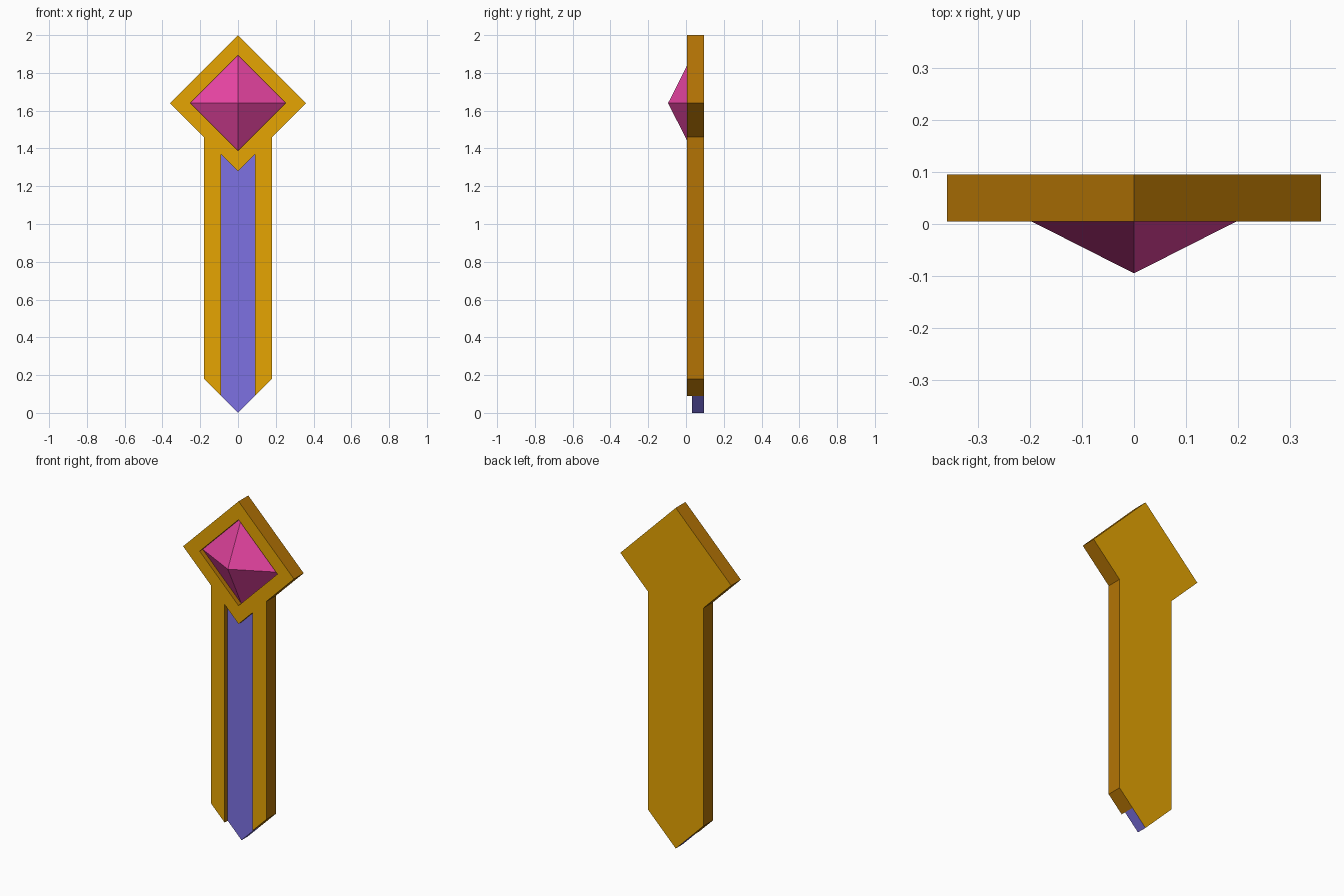
import bpy, bmesh

if "Cube" in bpy.data.objects:
    bpy.data.objects.remove(bpy.data.objects["Cube"])

U = 0.09                   # basic module of the design
FRONT, FLOOR, BACK, APEX = 0.005, 0.033, 0.095, -0.095
HEAD_Z = 2 - 4 * U         # centre of the diamond head
GEM_R = 0.2525             # half diagonal of the gem


def material(name, srgb):
    m = bpy.data.materials.new(name)
    lin = [c / 12.92 if c <= 0.04045 else ((c + 0.055) / 1.055) ** 2.4 for c in srgb]
    m.diffuse_color = (*lin, 1)
    m.use_nodes = True
    m.node_tree.nodes["Principled BSDF"].inputs["Base Color"].default_value = m.diffuse_color
    return m


gold = material("gold", (0.90, 0.645, 0.01))
bronze = material("bronze", (0.705, 0.455, 0.02))
violet = material("violet", (0.49, 0.445, 0.89))
pink = material("pink", (0.91, 0.27, 0.64))


def make_object(name, bm, *mats):
    bmesh.ops.recalc_face_normals(bm, faces=bm.faces)
    me = bpy.data.meshes.new(name)
    bm.to_mesh(me)
    bm.free()
    for m in mats:
        me.materials.append(m)
    ob = bpy.data.objects.new(name, me)
    bpy.context.collection.objects.link(ob)
    return ob


def prism(name, half, y0, y1, *mats):
    """Extrude a profile, given as its right half from top to bottom and mirrored in x."""
    pts = half + [(-x, z) for x, z in reversed(half) if x > 0]
    bm = bmesh.new()
    face = bm.faces.new([bm.verts.new((x, y0, z)) for x, z in pts])
    ext = bmesh.ops.extrude_face_region(bm, geom=[face])
    verts = [v for v in ext["geom"] if isinstance(v, bmesh.types.BMVert)]
    bmesh.ops.translate(bm, verts=verts, vec=(0, y1 - y0, 0))
    return make_object(name, bm, *mats)


# Body: diamond head running into a pointed shaft
body = prism("body", [(0, 2), (4 * U, HEAD_Z), (2 * U, HEAD_Z - 2 * U),
                      (2 * U, 2 * U), (U, U), (0, 0)], FRONT, BACK, gold, bronze, violet)

# Cutters: notched shaft groove open at the tip, and the gem recess
groove = prism("groove_cutter", [(0, HEAD_Z - 4 * U), (U, HEAD_Z - 3 * U), (U, -0.1), (0, -0.1)],
               -0.1, FLOOR, gold)
recess = prism("recess_cutter", [(0, HEAD_Z + GEM_R), (GEM_R, HEAD_Z), (0, HEAD_Z - GEM_R)],
               -0.1, FLOOR, gold)
bpy.context.view_layer.objects.active = body
for cutter in (groove, recess):
    mod = body.modifiers.new("cut", 'BOOLEAN')
    mod.operation, mod.solver, mod.object = 'DIFFERENCE', 'EXACT', cutter
    bpy.ops.object.modifier_apply(modifier=mod.name)
    bpy.data.objects.remove(cutter)

# Gold front and back, bronze sides, violet groove floor and tip
for p in body.data.polygons:
    c, n = p.center, p.normal
    floor = n.y < -0.9 and c.y > FLOOR - 0.005 and c.z < HEAD_Z - 3 * U
    tip = n.z < -0.5 and c.z < U
    side = abs(n.y) < 0.5
    p.material_index = 2 if floor or tip else 1 if side else 0

# Gem: four-sided pyramid seated in the recess
bm = bmesh.new()
base = [bm.verts.new((x * GEM_R, FLOOR, HEAD_Z + z * GEM_R))
        for x, z in ((0, 1), (1, 0), (0, -1), (-1, 0))]
apex = bm.verts.new((0, APEX, HEAD_Z))
for i in range(4):
    bm.faces.new((base[i], base[(i + 1) % 4], apex))
bm.faces.new(base)
make_object("gem", bm, pink)
